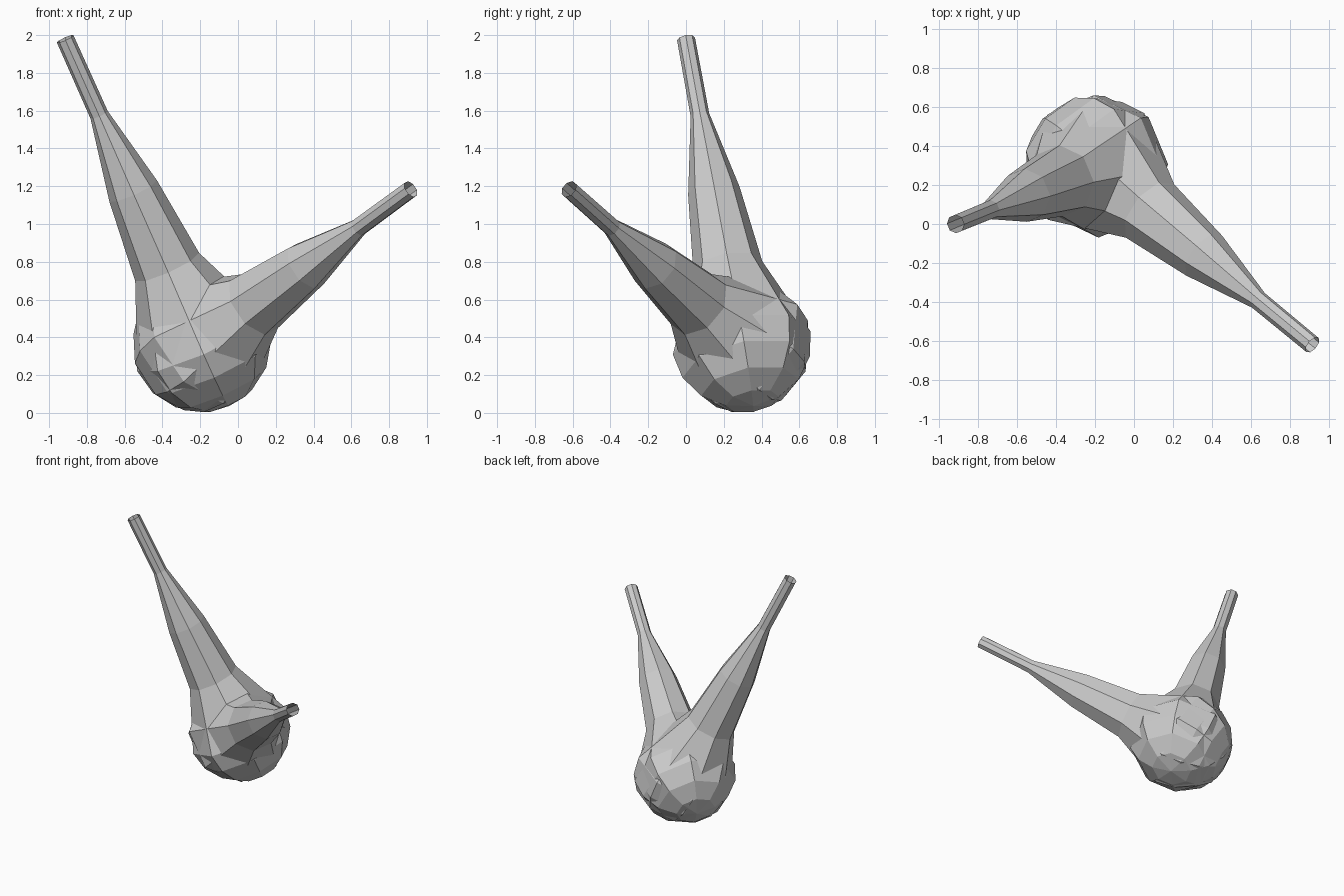
import bpy, bmesh, math
from mathutils import Vector

if "Cube" in bpy.data.objects:
    bpy.data.objects.remove(bpy.data.objects["Cube"])

SIDES = 8
BALL = Vector((-0.195, 0.295, 0.37))   # shared centre of both rounded bases
R = 0.37


def limb(name, tip):
    """Lathe: half-ball base, then a tapering open-ended arm toward the tip."""
    axis = tip - BALL
    length = axis.length
    rot = Vector((0, 0, 1)).rotation_difference(axis)
    # (height along axis, radius), from above the pole to the open tip
    profile = [(-R * math.cos(a), R * math.sin(a))
               for a in (math.radians(22.5 * i) for i in range(1, 5))]
    profile += [(0.25 * length, 0.185), (0.5 * length, 0.138),
                (0.75 * length, 0.05), (length, 0.048)]

    bm = bmesh.new()
    rings = []
    for h, r in profile:
        ring = []
        for k in range(SIDES):
            a = 2 * math.pi * k / SIDES
            p = Vector((r * math.cos(a), r * math.sin(a), h))
            ring.append(bm.verts.new(BALL + rot @ p))
        rings.append(ring)
    pole = bm.verts.new(BALL + rot @ Vector((0, 0, -R)))
    for k in range(SIDES):
        n = (k + 1) % SIDES
        bm.faces.new((pole, rings[0][n], rings[0][k]))
        for lo, hi in zip(rings, rings[1:]):
            bm.faces.new((lo[k], lo[n], hi[n], hi[k]))

    mesh = bpy.data.meshes.new(name)
    bm.to_mesh(mesh)
    bm.free()
    bpy.context.collection.objects.link(bpy.data.objects.new(name, mesh))


# Tall arm leaning left, and lower arm reaching right and forward
limb("tall_arm", Vector((-0.915, 0.0, 1.98)))
limb("low_arm", Vector((0.915, -0.62, 1.185)))
